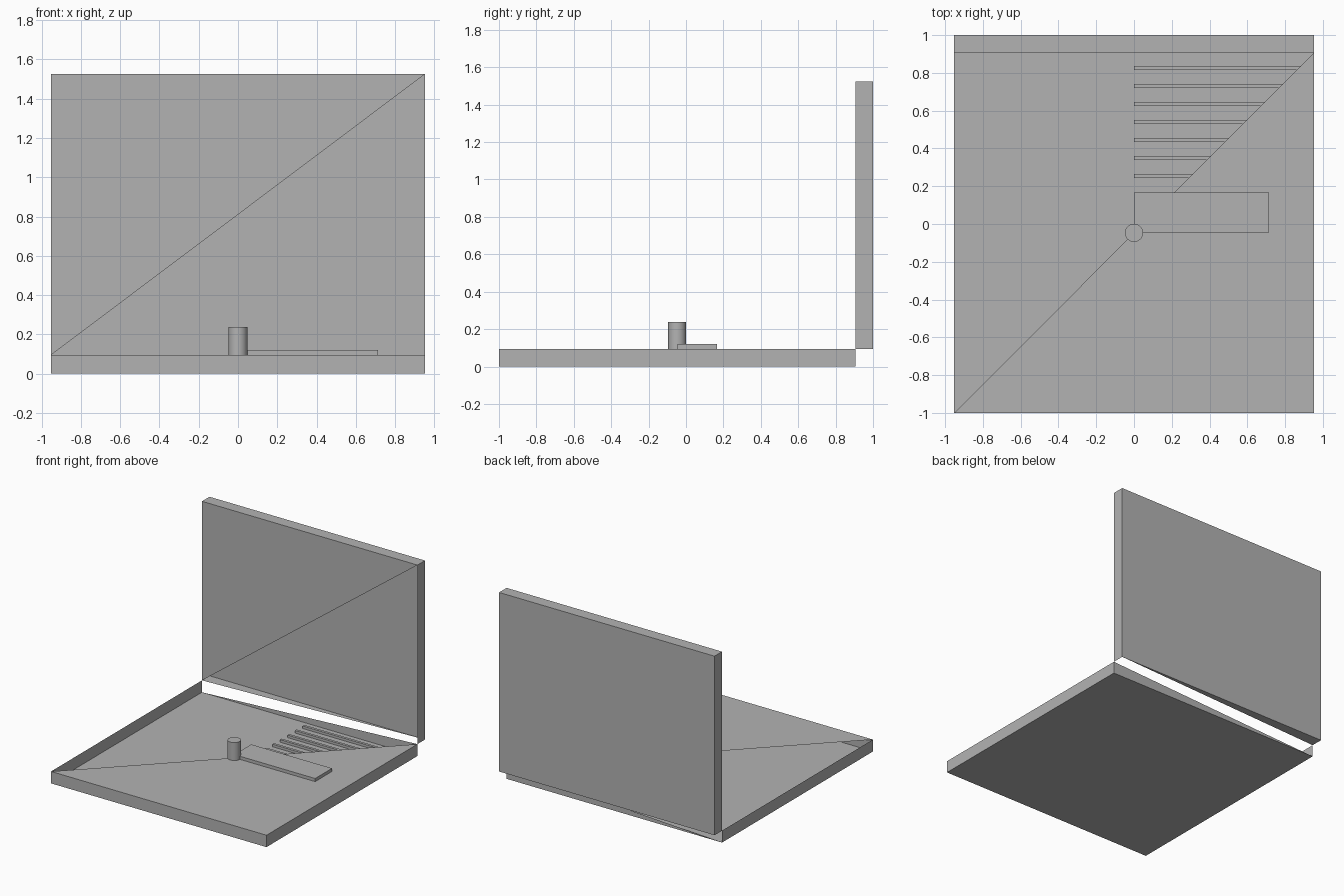
import bpy, bmesh
from mathutils import Vector

if "Cube" in bpy.data.objects:
    bpy.data.objects.remove(bpy.data.objects["Cube"])

grey = bpy.data.materials.new("mid grey")
grey.diffuse_color = (0.45, 0.45, 0.45, 1)
grey.use_nodes = True
grey.node_tree.nodes["Principled BSDF"].inputs["Base Color"].default_value = grey.diffuse_color


def finish(name, bm):
    mesh = bpy.data.meshes.new(name)
    bm.to_mesh(mesh)
    bm.free()
    mesh.materials.append(grey)
    obj = bpy.data.objects.new(name, mesh)
    bpy.context.collection.objects.link(obj)
    return obj


def box(name, lo, hi, open_corner=None, cut_dirs=()):
    """Box from lo to hi; sides facing cut_dirs lose the triangle at open_corner."""
    lo, hi = Vector(lo), Vector(hi)
    bm = bmesh.new()
    bmesh.ops.create_cube(bm, size=1)
    for v in bm.verts:
        v.co = (lo + hi) / 2 + v.co * (hi - lo)
    bm.normal_update()
    if open_corner:
        corner = min(bm.verts, key=lambda v: (v.co - Vector(open_corner)).length)
        for d in cut_dirs:
            face = next(f for f in bm.faces if f.normal.dot(Vector(d)) > 0.9)
            rest = [v for v in face.verts if v != corner]
            bm.faces.remove(face)
            bm.faces.new(rest)
    return finish(name, bm)


W, HINGE, T = 0.952, 0.905, 0.095

# Shallow tray, open over the back left half
box("tray", (-W, -1, 0), (W, HINGE, T), (-W, HINGE, T), [(0, 0, 1), (0, 1, 0)])

# Upright lid, open over the lower right half of its front
box("lid", (-W, HINGE, T), (W, 1, 1.525), (W, HINGE, T), [(0, -1, 0), (0, 0, -1)])

# Flat arm reaching out from the post
box("arm", (0, -0.046, T), (0.714, 0.167, 0.12))

# Row of thin ribs on the tray floor
for i in range(7):
    y = 0.243 + i * 0.0953
    box(f"rib_{i + 1}", (0, y, 0), (0.945, y + 0.021, 0.02))

# Round post in the middle of the tray
bm = bmesh.new()
bmesh.ops.create_cone(bm, cap_ends=True, segments=32, radius1=0.048, radius2=0.048, depth=0.143)
bmesh.ops.translate(bm, verts=bm.verts, vec=(0, -0.047, T + 0.0715))
post = finish("post", bm)
bpy.context.view_layer.objects.active = post
post.select_set(True)
bpy.ops.object.shade_smooth_by_angle()
